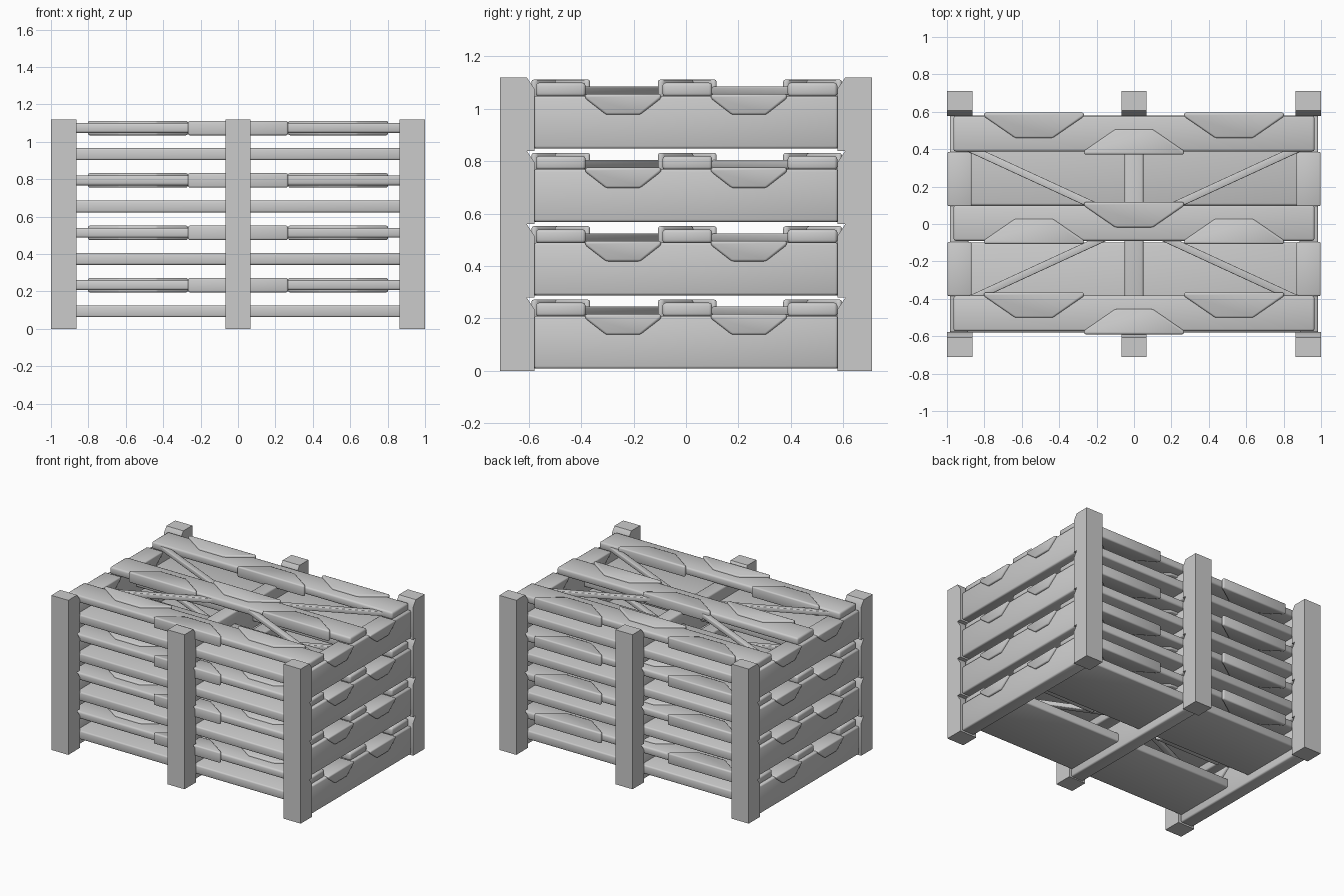
import bpy
import bmesh
import math
from mathutils import Vector

if "Cube" in bpy.data.objects:
    bpy.data.objects.remove(bpy.data.objects["Cube"], do_unlink=True)

TIERS = 4
TIER_HEIGHT = 0.28

grey = bpy.data.materials.new("worn_grey")
grey.use_nodes = True
grey.diffuse_color = (0.6, 0.6, 0.6, 1)
grey.node_tree.nodes["Principled BSDF"].inputs["Base Color"].default_value = (0.6, 0.6, 0.6, 1)


def prism(name, outline, axis, lo, hi, bevel=0.01, turn=0.0):
    """Extrude an outline along an axis, soften its edges, repeat it on every tier."""
    place = {"z": lambda a, b, c: (a, b, c),
             "x": lambda a, b, c: (c, a, b)}[axis]
    bm = bmesh.new()
    base = bm.faces.new([bm.verts.new(place(a, b, lo)) for a, b in outline])
    grown = bmesh.ops.extrude_face_region(bm, geom=[base])["geom"]
    moved = [v for v in grown if isinstance(v, bmesh.types.BMVert)]
    bmesh.ops.translate(bm, verts=moved, vec=Vector(place(0, 0, hi - lo)))
    bmesh.ops.recalc_face_normals(bm, faces=bm.faces[:])
    if bevel:
        bmesh.ops.bevel(bm, geom=bm.edges[:], offset=bevel, segments=2,
                        profile=0.5, affect="EDGES", clamp_overlap=True)
    mesh = bpy.data.meshes.new(name)
    bm.to_mesh(mesh)
    bm.free()
    mesh.materials.append(grey)
    mesh.shade_smooth()
    mesh.set_sharp_from_angle(angle=math.radians(50))
    for tier in range(TIERS):
        ob = bpy.data.objects.new(f"{name}_tier_{tier + 1}", mesh)
        ob.location.z = tier * TIER_HEIGHT
        ob.rotation_euler.z = turn
        bpy.context.collection.objects.link(ob)


def box(name, x, y, z, bevel=0.01, turn=0.0):
    outline = [(x[0], y[0]), (x[1], y[0]), (x[1], y[1]), (x[0], y[1])]
    prism(name, outline, "z", z[0], z[1], bevel, turn)


def edge_patch(name, x, edge, inward):
    """Trapezoid plate gripping one long edge of a top plank."""
    inner = edge + inward * 0.135
    outline = [(x - 0.267, edge), (x + 0.267, edge),
               (x + 0.267, edge + inward * 0.02), (x + 0.1, inner),
               (x - 0.1, inner), (x - 0.267, edge + inward * 0.02)]
    prism(name, outline, "z", 0.195, 0.272, 0.009)


# Posts, with the inner side sloping in at the top of each tier
for side, row in ((-1, "front"), (1, "back")):
    outline = [(side * 0.71, 0), (side * 0.578, 0), (side * 0.578, 0.235),
               (side * 0.608, 0.28), (side * 0.71, 0.28)]
    for x, col in ((-0.932, "right"), (0, "middle"), (0.932, "left")):
        prism(f"{row}_{col}_post", outline, "x", x - 0.068, x + 0.068, 0)

# Cross boards joining the posts, and the patches on the end boards
box("middle_cross_board", (-0.05, 0.05), (-0.6, 0.6), (0.008, 0.21))
for side, col in ((-1, "right"), (1, "left")):
    xs = sorted((side * 0.885, side * 0.985))
    box(f"{col}_end_board", xs, (-0.58, 0.58), (0.008, 0.21))
    xs = sorted((side * 0.868, side * 0.998))
    for y, row in ((-0.24, "front"), (0.24, "back")):
        outline = [(y - 0.145, 0.216), (y - 0.145, 0.2), (y - 0.065, 0.138),
                   (y + 0.065, 0.138), (y + 0.145, 0.2), (y + 0.145, 0.216)]
        prism(f"{col}_{row}_end_patch", outline, "x", xs[0], xs[1], 0.008)

# Wide lower planks
box("front_lower_plank", (-0.97, 0.97), (-0.58, -0.1), (0.062, 0.126))
box("back_lower_plank", (-0.97, 0.97), (0.1, 0.58), (0.062, 0.126))

# Top planks with patches alternating between their two edges
for y, row, flip in ((-0.478, "front", 1), (0.005, "middle", -1), (0.483, "back", 1)):
    box(f"{row}_top_plank", (-0.965, 0.965), (y - 0.095, y + 0.095), (0.207, 0.26), 0.012)
    outer = -1 if row != "back" else 1
    centre_edge = outer * flip if row != "back" else -1
    edge_patch(f"{row}_middle_patch", 0, y + centre_edge * 0.112, -centre_edge)
    for x, col in ((-0.535, "right"), (0.535, "left")):
        edge_patch(f"{row}_{col}_patch", x, y - centre_edge * 0.112, centre_edge)

# Crossed braces under the top planks
for sign, label in ((1, "rising"), (-1, "falling")):
    box(f"{label}_brace", (-1.0, 1.0), (-0.02, 0.02), (0.213, 0.245), 0.005,
        sign * math.atan2(0.46, 1))
